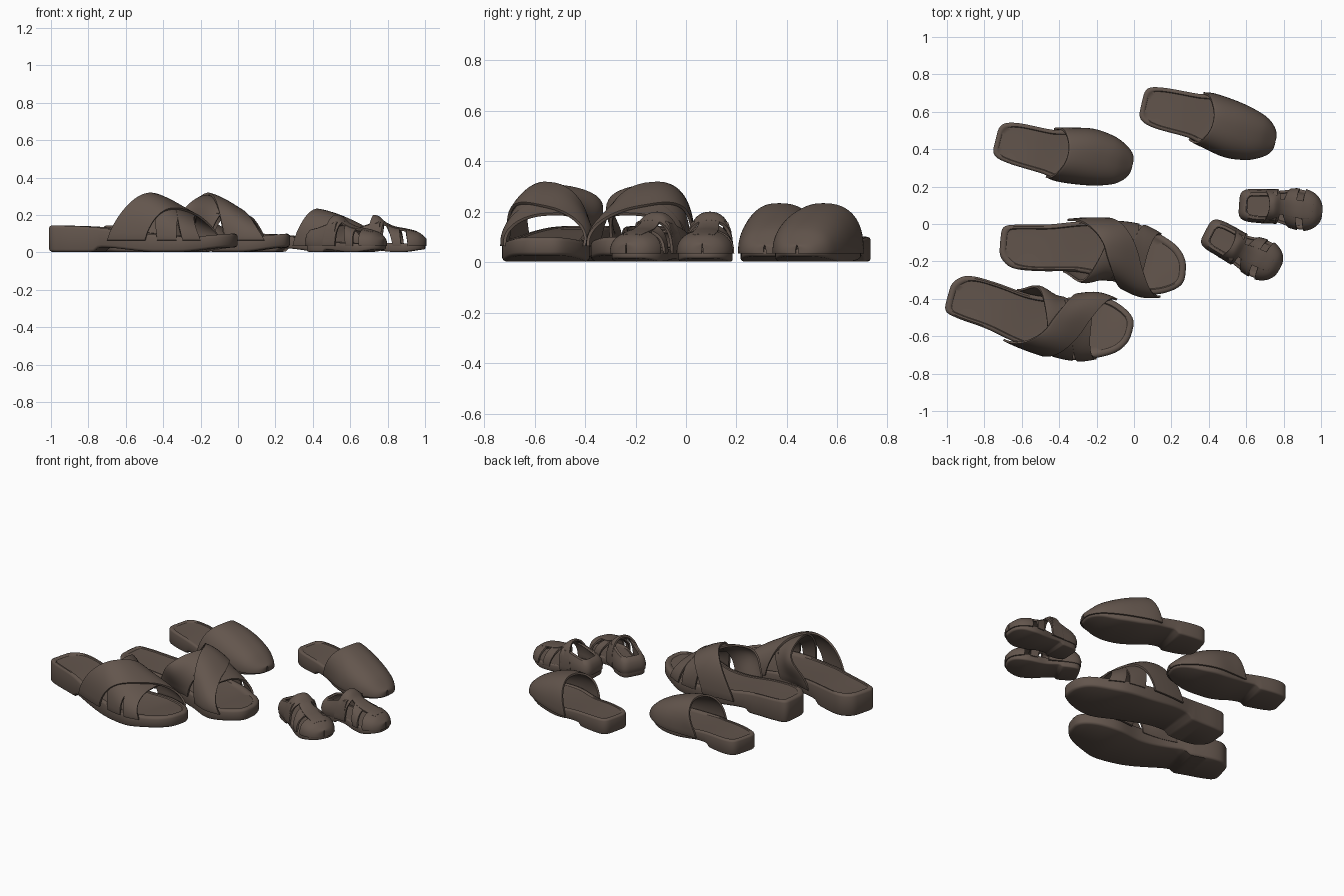
import bpy, bmesh, math
from mathutils import Matrix

if "Cube" in bpy.data.objects:
    bpy.data.objects.remove(bpy.data.objects["Cube"])

brown = bpy.data.materials.new("dark_brown_leather")
brown.use_nodes = True
colour = (0.125, 0.092, 0.074, 1)
brown.diffuse_color = colour
bsdf = brown.node_tree.nodes["Principled BSDF"]
bsdf.inputs["Base Color"].default_value = colour
bsdf.inputs["Roughness"].default_value = 0.8
parts = []


def curve(keys, x, k=1):
    """Smooth interpolation of column k through sorted keys."""
    if x <= keys[0][0]:
        return keys[0][k]
    if x >= keys[-1][0]:
        return keys[-1][k]
    i = next(j for j in range(len(keys) - 1) if x <= keys[j + 1][0])

    def slope(j):
        a, b = keys[max(j - 1, 0)], keys[min(j + 1, len(keys) - 1)]
        return (b[k] - a[k]) / (b[0] - a[0])
    a, b = keys[i], keys[i + 1]
    w = b[0] - a[0]
    s = (x - a[0]) / w
    return ((2*s**3 - 3*s*s + 1) * a[k] + (s**3 - 2*s*s + s) * w * slope(i)
            + (3*s*s - 2*s**3) * b[k] + (s**3 - s*s) * w * slope(i + 1))


def step(a, b, x):
    s = min(max((x - a) / (b - a), 0), 1)
    return s * s * (3 - 2 * s)


class Shoe:
    """Right shoe lying along +x with its inner side at +y; mirrored for the left."""

    def __init__(self, name, style, place, angle, left):
        self.name, self.style = name, style
        self.keys = style["width"]
        self.lo, self.hi = self.keys[0][0], self.keys[-1][0]
        self.mid, self.half = (self.lo + self.hi) / 2, (self.hi - self.lo) / 2
        self.world = (Matrix.Translation((*place, 0)) @ Matrix.Rotation(math.radians(angle), 4, 'Z')
                      @ Matrix.Diagonal((1, -1 if left else 1, 1, 1)))
        n = 56
        self.stations = [self.mid - self.half * math.cos(math.pi * i / n) for i in range(n + 1)]

    def width(self, x):
        d = min(abs(x - self.mid) / self.half, 1)
        p = 5 if x < self.mid else 3
        return curve(self.keys, x, 2) * (1 - d ** p) ** (1 / p)

    def edge(self, x, side, inset, z):
        w = self.width(x) * (1 - inset / self.style["max_width"])
        return (self.mid + (x - self.mid) * (1 - inset / self.half),
                curve(self.keys, x) + side * w, z)

    def bottom(self, x):
        s = (x - self.lo) / (2 * self.half)
        rise = self.style["heel_step"]
        return rise * step(.25, .29, s) * (1 - step(.3, .62, s)) + rise * step(.75, 1, s) + .003

    def top(self, x):
        return curve(self.style["footbed"], x)

    def dome(self, x, t, lift):
        """Point on the foot-shaped dome: t runs from the outer to the inner edge."""
        c, s = math.cos(math.pi * t), math.sin(math.pi * t)
        w = self.width(x) + lift
        y = curve(self.keys, x) - w * math.copysign(abs(c) ** .85, c)
        if t > .5:
            y += self.style["bulge"] * abs(math.sin(2 * math.pi * t)) * math.exp(-((x + .05) / .1) ** 2)
        z0 = self.style["seam"]
        z = z0 + (curve(self.style["height"], x) - z0 + lift) * max(s, 0) ** .8
        return (x, y, z)

    def add(self, part, bm, thick=0):
        bmesh.ops.remove_doubles(bm, verts=bm.verts, dist=1e-5)
        bmesh.ops.transform(bm, matrix=self.world, verts=bm.verts)
        bmesh.ops.recalc_face_normals(bm, faces=bm.faces)
        mesh = bpy.data.meshes.new(self.name + "_" + part)
        bm.to_mesh(mesh)
        bm.free()
        ob = bpy.data.objects.new(mesh.name, mesh)
        bpy.context.collection.objects.link(ob)
        mesh.materials.append(brown)
        if thick:
            m = ob.modifiers.new("thickness", 'SOLIDIFY')
            m.thickness, m.offset = thick, 0
            b = ob.modifiers.new("soft_edge", 'BEVEL')
            b.width, b.segments, b.angle_limit = thick * .3, 2, math.radians(50)
        parts.append(ob)

    def grid(self, part, rows, thick, loop=False):
        bm = bmesh.new()
        vs = [[bm.verts.new(p) for p in row] for row in rows]
        for a, b in zip(vs, vs[1:]):
            for j in range(len(a) - (0 if loop else 1)):
                k = (j + 1) % len(a)
                bm.faces.new((a[j], a[k], b[k], b[j]))
        if loop:  # close first and last ring with strips across the shoe
            n = len(vs[0])
            for r in (vs[0], vs[-1]):
                for j in range(n // 2 - 1):
                    bm.faces.new((r[j], r[j + 1], r[n - 2 - j], r[n - 1 - j]))
        self.add(part, bm, thick)

    def sole(self):
        e = self.style["round"]
        levels = [(e, 0, 0), (e * .3, 0, e * .4), (0, 0, e), (0, 1, -e), (e * .3, 1, -e * .35), (e, 1, 0),
                  (e * 2, 1, -e * .1), (e * 2.4, 1, -e * .5), (e * 4, 1, -e * .6)]
        rows = []
        for inset, use_top, dz in levels:
            z = self.top if use_top else self.bottom
            rows.append([self.edge(x, 1, inset, z(x) + dz) for x in self.stations]
                        + [self.edge(x, -1, inset, z(x) + dz) for x in reversed(self.stations)])
        self.grid("sole", rows, 0, True)

    def band(self, part, rear, front, lift=0, t0=0, t1=1, thick=.012, n=20):
        """Strap over the dome between a rear and a front edge, each keyed as (t, x)."""
        rows = []
        for j in range(33):
            t = t0 + (t1 - t0) * j / 32
            a, b = curve(rear, t), curve(front, t)
            rows.append([self.dome(a + (b - a) * math.sin(math.pi / 2 * i / n), t, lift)
                         for i in range(n + 1)])
        self.grid(part, rows, thick)

    def counter(self, end):
        """Raised wall wrapping the heel."""
        back = [x for x in self.stations if x < end]
        path = [(x, 1) for x in reversed(back)] + [(x, -1) for x in back]
        rows = [[self.edge(x, s, inset, .035 + (.085 + .04 * step(self.lo, end, x)) * f)
                 for x, s in path]
                for inset, f in ((0, 0), (-.003, .35), (.004, .7), (.018, .95), (.028, 1), (.032, .93))]
        self.grid("heel_counter", rows, .012)


sandal = dict(
    width=[(-.509, -.02, .125), (-.44, -.002, .13), (-.28, -.006, .126), (-.08, -.03, .136), (.1, -.022, .158),
           (.25, .01, .188), (.35, .03, .184), (.446, .042, .172), (.493, .055, .16)],
    height=[(-.2, .3), (.03, .303), (.12, .275), (.25, .2), (.36, .145), (.49, .1)],
    footbed=[(-.5, .145), (-.25, .135), (.05, .1), (.3, .085), (.49, .1)],
    max_width=.18, heel_step=.024, seam=.065, bulge=.075, round=.014)
slipper = dict(
    width=[(-.36, -.015, .118), (-.28, -.012, .116), (-.08, -.012, .12), (0, -.008, .135), (.13, .012, .145),
           (.26, .02, .138), (.32, .02, .13), (.378, .025, .115)],
    height=[(-.1, .225), (.02, .225), (.1, .21), (.2, .175), (.3, .125), (.378, .06)],
    footbed=[(-.36, .102), (-.18, .095), (.05, .07), (.378, .055)],
    max_width=.14, heel_step=.02, seam=.035, bulge=.015, round=.011)
child_sandal = dict(
    width=[(-.215, 0, .088), (-.12, 0, .083), (-.02, -.004, .084), (.06, 0, .102), (.12, .004, .112),
           (.18, .006, .11), (.217, .008, .1)],
    height=[(-.1, .19), (-.04, .187), (0, .155), (.05, .132), (.12, .118), (.18, .1), (.217, .07)],
    footbed=[(-.215, .06), (0, .052), (.217, .045)],
    max_width=.105, heel_step=.012, seam=.035, bulge=0, round=.008)


def build_sandal(*args):
    s = Shoe(args[0], sandal, *args[1:])
    s.sole()
    s.band("over_strap", [(0, -.16), (.5, .055), (1, .16)], [(0, .055), (.5, .24), (1, .37)], .014)
    s.band("under_strap", [(0, .12), (.5, .045), (1, -.16)], [(0, .225), (.5, .2), (1, .07)])
    s.band("toe_strap", [(0, .255), (.35, .2), (.8, .1)], [(0, .345), (.4, .285), (.8, .24)], .002, 0, .8)


def build_slipper(*args):
    s = Shoe(args[0], slipper, *args[1:])
    s.sole()
    s.band("upper", [(0, -.05), (.25, 0), (.5, .035), (.75, -.005), (1, -.07)], [(0, s.hi), (1, s.hi)], .005, n=36)


def build_child_sandal(*args):
    s = Shoe(args[0], child_sandal, *args[1:])
    s.sole()
    s.counter(-.02)
    s.band("ankle_strap", [(0, -.1), (.5, -.062), (1, -.1)], [(0, -.02), (.5, -.005), (1, -.02)], .004)
    s.band("middle_strap", [(0, .05), (.5, .01), (1, .05)], [(0, .095), (.5, .08), (1, .095)])
    s.band("centre_strap", [(0, -.03), (1, -.03)], [(0, .17), (1, .17)], .003, .38, .62)
    s.band("toe_cap", [(0, .13), (.5, .115), (1, .13)], [(0, s.hi), (1, s.hi)], .002)


build_sandal("right_sandal", (-.5, -.5), -15, False)
build_sandal("left_sandal", (-.21, -.158), -5, True)
build_slipper("right_slipper", (-.387, .38), -14, False)
build_slipper("left_slipper", (.388, .55), -13, True)
build_child_sandal("left_child_sandal", (.785, .088), -4, True)
build_child_sandal("right_child_sandal", (.58, -.14), -28, False)

# Bake thickness, then smooth
bpy.ops.object.select_all(action='DESELECT')
for ob in parts:
    ob.select_set(True)
bpy.context.view_layer.objects.active = parts[0]
bpy.ops.object.convert(target='MESH')
bpy.ops.object.shade_smooth_by_angle(angle=math.radians(40))
